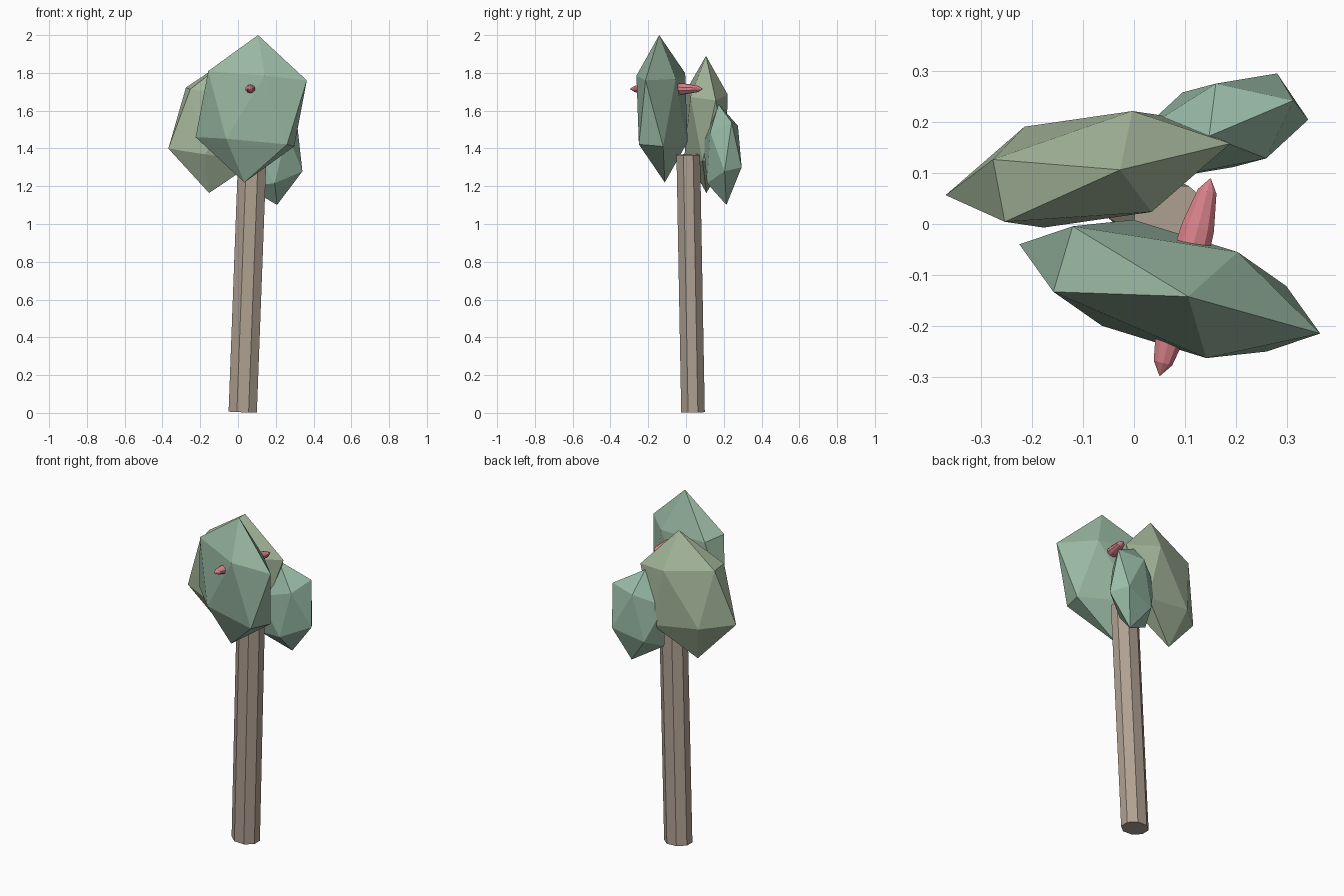
import bpy, bmesh, math
from mathutils import Matrix, Vector

if "Cube" in bpy.data.objects:
    bpy.data.objects.remove(bpy.data.objects["Cube"])


def material(name, rgb):
    m = bpy.data.materials.new(name)
    m.diffuse_color = (*rgb, 1)
    m.use_nodes = True
    m.node_tree.nodes["Principled BSDF"].inputs["Base Color"].default_value = m.diffuse_color
    return m


def add_part(name, bm, mat, center, ax, ay, az):
    """Map a unit primitive onto three axis vectors around a center."""
    m = Matrix((ax, ay, az)).transposed().to_4x4()
    m.translation = Vector(center)
    bmesh.ops.transform(bm, matrix=m, verts=bm.verts)
    bmesh.ops.recalc_face_normals(bm, faces=bm.faces)
    mesh = bpy.data.meshes.new(name)
    bm.to_mesh(mesh)
    bm.free()
    mesh.materials.append(mat)
    ob = bpy.data.objects.new(name, mesh)
    bpy.context.collection.objects.link(ob)
    return ob


def foliage(name, rgb, center, ax, ay, az):
    bm = bmesh.new()
    bmesh.ops.create_icosphere(bm, subdivisions=1, radius=1)
    add_part(name, bm, material(name, rgb), center, ax, ay, az)


# Leaning eight-sided trunk
bottom, top = Vector((0.025, 0.037, 0.004)), Vector((0.076, 0.012, 1.367))
axis = top - bottom
bm = bmesh.new()
bmesh.ops.create_cone(bm, cap_ends=True, segments=8, radius1=1, radius2=1, depth=1,
                      matrix=Matrix.Rotation(math.radians(22.5), 4, 'Z'))
add_part("trunk", bm, material("bark", (0.44, 0.36, 0.29)), (bottom + top) / 2,
         (0.081, 0, -0.003), (0, 0.0676, 0.001), axis)

# Three flattened, tilted foliage clumps
foliage("foliage_front", (0.32, 0.48, 0.36), (0.07, -0.127, 1.61),
        (0.311, -0.09, -0.027), (0.036, 0.122, -0.01), (0.036, -0.015, 0.39))
foliage("foliage_left", (0.40, 0.50, 0.35), (-0.09, 0.107, 1.527),
        (0.280, 0.057, -0.039), (-0.022, 0.116, 0.008), (0.063, -0.001, 0.363))
foliage("foliage_right", (0.32, 0.50, 0.39), (0.177, 0.193, 1.368),
        (0.166, 0.065, 0.057), (-0.058, 0.086, 0.02), (-0.03, -0.021, 0.267))

# Red spindle fruit passing through the front clump
bm = bmesh.new()
bmesh.ops.create_uvsphere(bm, u_segments=10, v_segments=6, radius=1)
add_part("fruit", bm, material("fruit_red", (0.68, 0.22, 0.25)), (0.10, -0.104, 1.715),
         (0.038, -0.01, 0), (0, 0, 0.033), (0.05, 0.194, 0))
